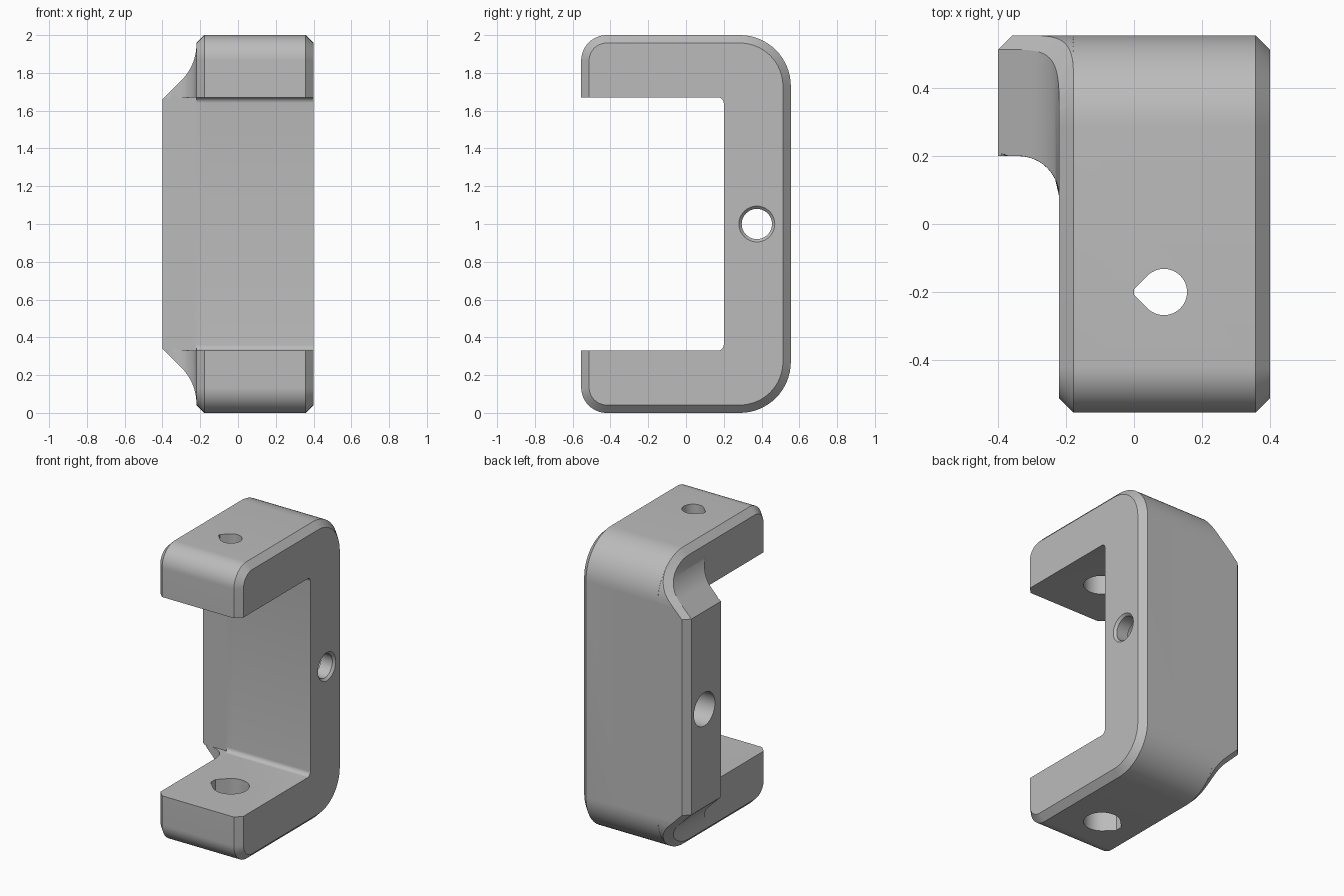
import bpy, bmesh, math

cube = bpy.data.objects.get("Cube")
if cube:
    bpy.data.objects.remove(cube, do_unlink=True)

C = 0.042            # chamfer width
BACK, FRONT = 0.555, -0.555
WALL = 0.2           # inner face of the back wall
GAP = 0.67           # half height of the opening
SIDE = -0.22         # narrow side of the arms
R_BACK, R_FRONT, R_FLARE = 0.27, 0.135, 0.273

grey = bpy.data.materials.new("plain_grey")
grey.use_nodes = True
grey.diffuse_color = (0.5, 0.5, 0.5, 1)
grey.node_tree.nodes["Principled BSDF"].inputs["Base Color"].default_value = (0.5, 0.5, 0.5, 1)


def loft(name, rings):
    """Closed solid skinned through rings of equal point count."""
    bm = bmesh.new()
    loops = [[bm.verts.new(p) for p in ring] for ring in rings]
    for a, b in zip(loops, loops[1:]):
        for i in range(len(a)):
            j = (i + 1) % len(a)
            bm.faces.new((a[i], a[j], b[j], b[i]))
    bm.faces.new(loops[0])
    bm.faces.new(loops[-1][::-1])
    bmesh.ops.recalc_face_normals(bm, faces=bm.faces[:])
    mesh = bpy.data.meshes.new(name)
    bm.to_mesh(mesh)
    bm.free()
    mesh.materials.append(grey)
    obj = bpy.data.objects.new(name, mesh)
    bpy.context.collection.objects.link(obj)
    return obj


def combine(target, tool, operation):
    mod = target.modifiers.new(operation.lower(), 'BOOLEAN')
    mod.operation, mod.object, mod.solver = operation, tool, 'EXACT'
    bpy.context.view_layer.objects.active = target
    bpy.ops.object.modifier_apply(modifier=mod.name)
    bpy.data.objects.remove(tool, do_unlink=True)


def arc(cy, cz, r, start, end, n=16):
    return [(cy + r * math.cos(a), cz + r * math.sin(a))
            for a in (math.radians(start + (end - start) * i / n) for i in range(n + 1))]


# C-shaped side profile, with only the outer edge inset for the chamfer
def side_profile(inset):
    upper = [(FRONT + inset, 1 + GAP)]
    upper += arc(FRONT + R_FRONT, 2 - R_FRONT, R_FRONT - inset, 180, 90)
    upper += arc(BACK - R_BACK, 2 - R_BACK, R_BACK - inset, 90, 0)
    lower = [(y, 2 - z) for y, z in reversed(upper)]
    r = 0.03
    inner_low = arc(WALL - r, 1 - GAP + r, r, -90, 0, 6)
    inner_high = [(y, 2 - z) for y, z in reversed(inner_low)]
    return upper + lower + inner_low + inner_high


bracket = loft("bracket", [[(x, y, z) for y, z in side_profile(inset)]
                           for x, inset in ((SIDE, C), (SIDE + C, 0), (0.4 - C, 0), (0.4, C))])


# Wide part of the back wall, flaring into the narrower arms
def flare_x(h):
    if h < 0.76:
        return -0.4 + max(0, h - 0.66)
    return SIDE - R_FLARE + math.sqrt(max(0, R_FLARE ** 2 - (0.953 - h) ** 2))


def fillet_y(x):
    if x < -0.37:
        return WALL + 0.03 - math.sqrt(max(0, 0.03 ** 2 - (x + 0.37) ** 2))
    if x < -0.34:
        return WALL
    return WALL - 0.12 + math.sqrt(max(0, 0.12 ** 2 - (x + 0.34) ** 2))


def wall_ring(h, z):
    xs = flare_x(h)
    front = []
    for i in range(15):
        x = xs + (SIDE - xs) * i / 14
        y = fillet_y(x)
        front.append((x, WALL if h < GAP else y, z))
    dz = max(0, h - (1 - R_BACK))
    back = [BACK - R_BACK + math.sqrt(max(0, (R_BACK - inset) ** 2 - dz * dz))
            - (0.0008 if dz else 0) for inset in (0, C)]
    return front + [(0.1, 0.25, z), (0.1, back[0], z), (xs + C, back[0], z), (xs, back[1], z)]


steps = [0.66, 0.669, 0.6705] + [0.69 + 0.262 * i / 20 for i in range(21)]
rings = [wall_ring(h, 1 - h) for h in reversed(steps)] + [wall_ring(h, 1 + h) for h in steps]
combine(bracket, loft("wall_flare", rings), 'UNION')


# Pin holes through the arms: teardrops with a blunt tip
def teardrop(r, z, tip):
    pts = arc(0.088, -0.2, r, -135, 135, 36)
    k = r * (math.sqrt(2) - tip)
    pts += [(0.088 - tip * r, -0.2 + k), (0.088 - tip * r, -0.2 - k)]
    return [(x, y, z) for x, y in pts]


for r, low, high, tip in ((0.112, -0.1, 0.5, 1.2), (0.112, 1.5, 1.9, 1.2), (0.068, 1.8, 2.1, 1.3)):
    combine(bracket, loft("pin_hole", [teardrop(r, low, tip), teardrop(r, high, tip)]), 'DIFFERENCE')


# Cross hole through the back wall, countersunk on the left
def circle(r, x):
    return [(x, y, z) for y, z in arc(0.375, 1, r, 0, 360, 48)[:-1]]


for spans in (((0.112, -0.5), (0.112, 0.3)),
              ((0.08, 0.2), (0.08, 0.385), (0.095, 0.4), (0.095, 0.5))):
    combine(bracket, loft("cross_hole", [circle(r, x) for r, x in spans]), 'DIFFERENCE')

# Smooth curves, crisp edges
bpy.ops.object.select_all(action='DESELECT')
bracket.select_set(True)
bpy.context.view_layer.objects.active = bracket
bpy.ops.object.shade_smooth_by_angle(angle=math.radians(25))
